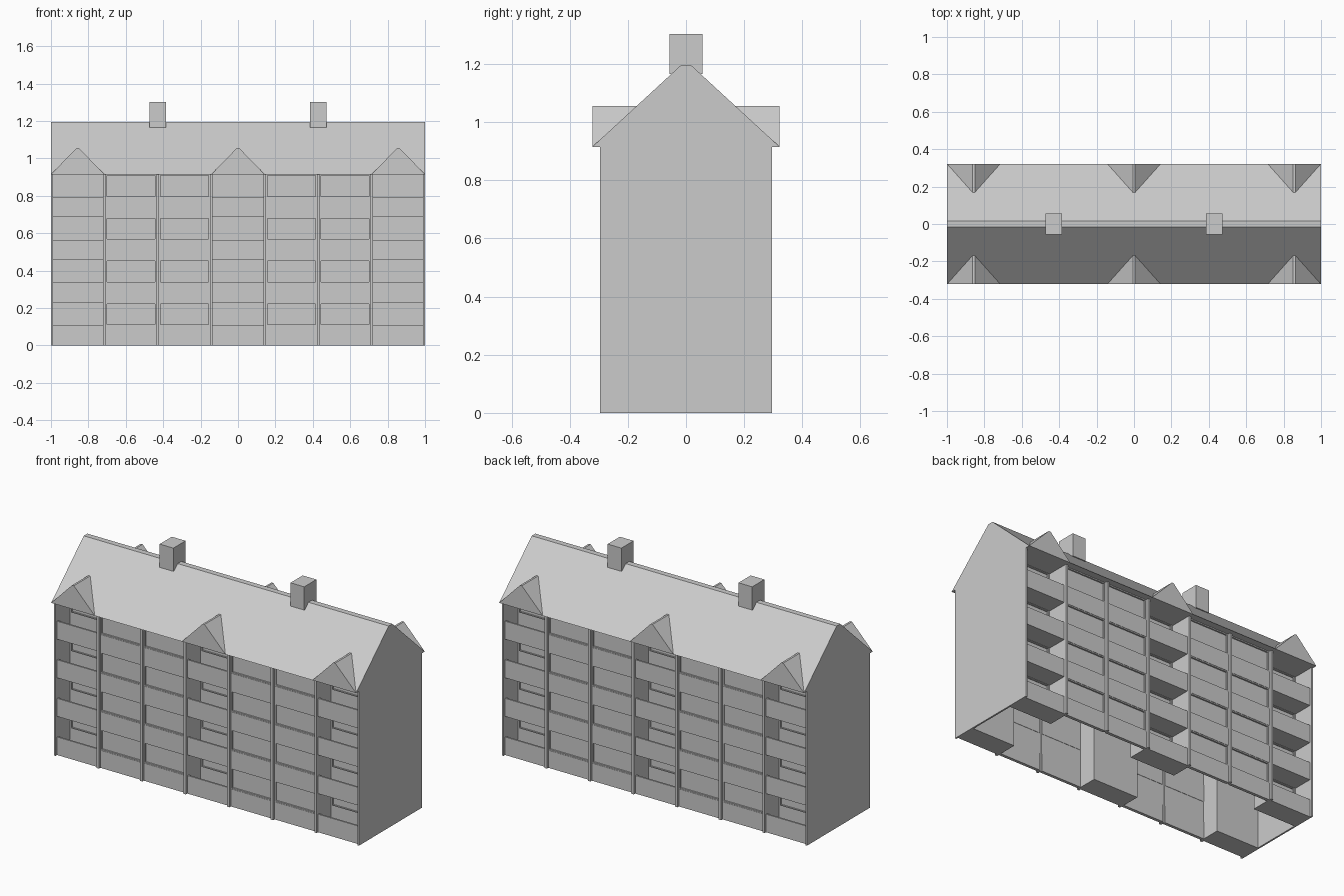
import bpy, bmesh

if "Cube" in bpy.data.objects:
    bpy.data.objects.remove(bpy.data.objects["Cube"])

BAY, FLOOR = 2 / 7, 0.2288
EAVE, RIDGE, FACE, OVER = 0.915, 1.196, 0.295, 0.322
DEPTH = 0.135          # balcony depth
POST = 0.0075          # half width of a post


def mesh_object(name, verts, faces, mirror=None):
    me = bpy.data.meshes.new(name)
    me.from_pydata(verts, [], faces)
    bm = bmesh.new()
    bm.from_mesh(me)
    bmesh.ops.recalc_face_normals(bm, faces=bm.faces)
    bm.to_mesh(me)
    bm.free()
    ob = bpy.data.objects.new(name, me)
    bpy.context.collection.objects.link(ob)
    if mirror:
        mod = ob.modifiers.new("mirror", 'MIRROR')
        mod.use_axis = mirror
    return ob


def boxes(name, bounds, mirror=(False, True, False)):
    """One object from boxes given as x0, x1, y0, y1, z0, z1."""
    verts, faces = [], []
    for x0, x1, y0, y1, z0, z1 in bounds:
        b = len(verts)
        verts += [(x, y, z) for x in (x0, x1) for y in (y0, y1) for z in (z0, z1)]
        faces += [[b + i for i in f] for f in (
            (0, 1, 3, 2), (4, 6, 7, 5), (0, 4, 5, 1), (2, 3, 7, 6), (0, 2, 6, 4), (1, 5, 7, 3))]
    return mesh_object(name, verts, faces, mirror)


def frame(x0, x1, y0, y1, z0, z1, t):
    """Four bars around a window."""
    return [(x0, x1, y0, y1, z0, z0 + t), (x0, x1, y0, y1, z1 - t, z1),
            (x0, x0 + t, y0, y1, z0 + t, z1 - t), (x1 - t, x1, y0, y1, z0 + t, z1 - t)]


# End walls
boxes("end_wall", [(0.99, 1, -FACE, FACE, 0, EAVE)], (True, False, False))

# Vertical posts between the bays
boxes("post", [(-1 + i * BAY - POST, -1 + i * BAY + POST, -FACE, -FACE + 0.025, 0, EAVE)
               for i in range(1, 7)])

spandrels, panes, frames, parapets = [], [], [], []
slabs, side_walls, back_walls, balcony_frames = [], [], [], []
yp = -FACE + 0.014     # panel front plane
yb = -FACE + DEPTH     # balcony back wall plane
for i in range(7):
    left, right = -1 + i * BAY, -1 + (i + 1) * BAY
    x0 = left + (POST if i else 0.01)
    x1 = right - (POST if i < 6 else 0.01)
    balcony = i % 3 == 0
    for f in range(4):
        z = f * FLOOR
        top = z + FLOOR
        if balcony:
            parapets.append((x0, x1, yp, yp + 0.01, z, z + 0.107))
            slabs.append((x0, x1, yp + 0.01, yb, z, z + 0.006))
            balcony_frames += frame(x0 + 0.012, x1 - 0.012, yb - 0.006, yb,
                                    z + 0.118, z + 0.222, 0.006)
        else:
            spandrels.append((x0, x1, yp, yp + 0.018, z, z + 0.104))
            panes.append((x0, x1, yp + 0.011, yp + 0.016, z + 0.104, top))
            frames += frame(x0, x1, yp + 0.002, yp + 0.011, z + 0.104, top, 0.007)
    if balcony:
        back_walls.append((x0, x1, yb, yb + 0.008, 0, EAVE))
        if i > 0:
            side_walls.append((left - POST, left + POST, -FACE + 0.025, yb + 0.008, 0, EAVE))
        if i < 6:
            side_walls.append((right - POST, right + POST, -FACE + 0.025, yb + 0.008, 0, EAVE))

# Facade bays, front and back
boxes("spandrel_panel", spandrels)
boxes("window_pane", panes)
boxes("window_frame", frames)

# Recessed balconies
boxes("balcony_parapet", parapets)
boxes("balcony_floor", slabs)
boxes("balcony_side_wall", side_walls)
boxes("balcony_back_wall", back_walls)
boxes("balcony_window_frame", balcony_frames)

# Main roof: gabled profile with a narrow flat ridge, extruded along x
profile = [(-OVER, EAVE), (OVER, EAVE), (0.017, RIDGE), (-0.017, RIDGE)]
mesh_object("main_roof", [(x, y, z) for x in (-1, 1) for y, z in profile],
            [(0, 1, 2, 3), (4, 5, 6, 7)] + [(i, (i + 1) % 4, (i + 1) % 4 + 4, i + 4) for i in range(4)])

# Dormer gables above the balcony bays, running back into the roof
for label, cx in (("left", -3 * BAY), ("middle", 0), ("right", 3 * BAY)):
    h, r, z, y = BAY / 2, 0.006, 1.056, -0.167
    mesh_object("dormer_" + label,
                [(cx - h, -OVER, EAVE), (cx + h, -OVER, EAVE), (cx + r, -OVER, z),
                 (cx - r, -OVER, z), (cx - r, y, z), (cx + r, y, z)],
                [(0, 1, 2, 3), (3, 2, 5, 4), (0, 3, 4), (1, 5, 2), (0, 4, 5, 1)],
                (False, True, False))

# Chimneys straddling the ridge
boxes("chimney", [(0.384, 0.474, -0.057, 0.057, 1.165, 1.303)], (True, False, False))
